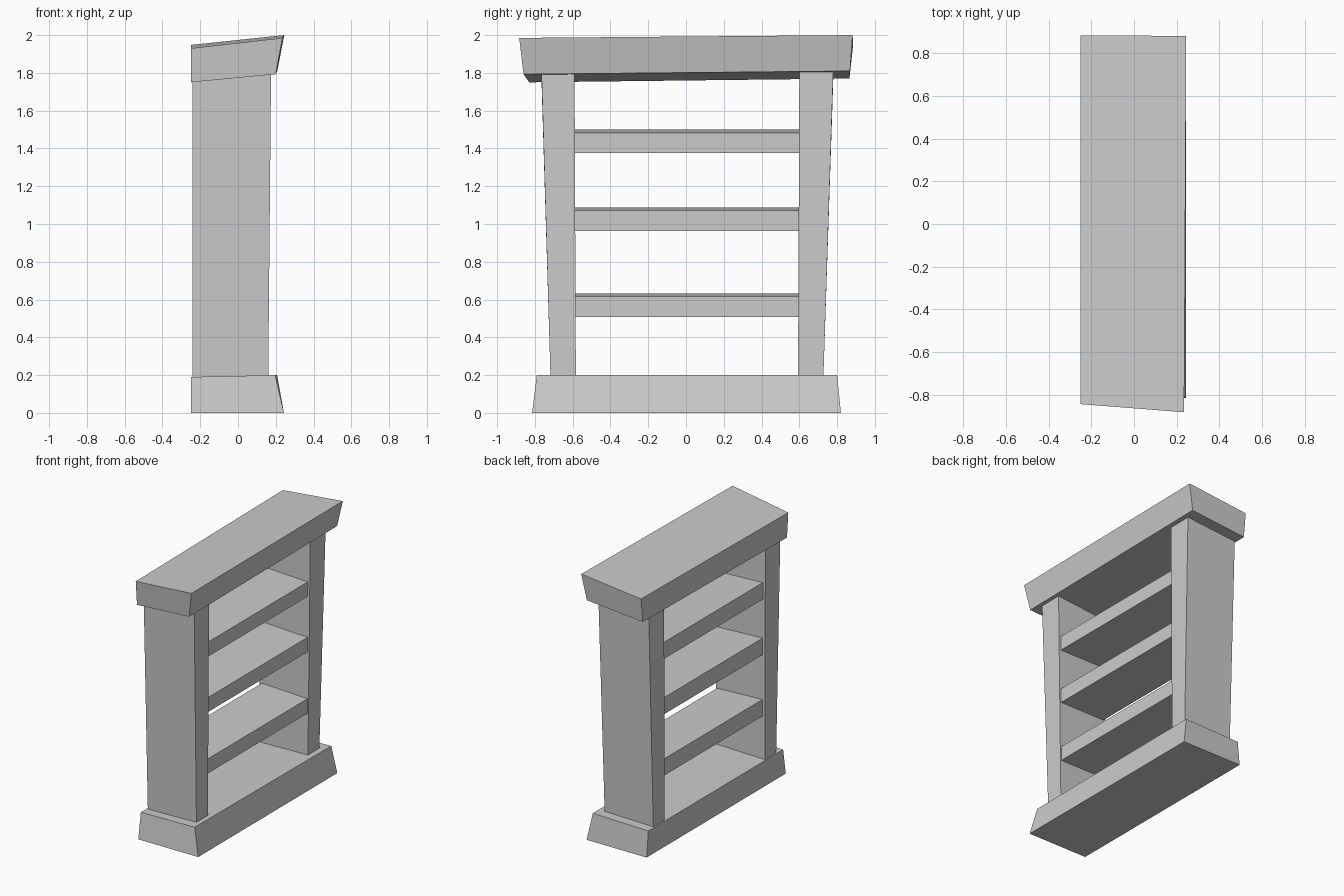
import bpy
import bmesh

# Remove the default object
cube = bpy.data.objects.get("Cube")
if cube:
    bpy.data.objects.remove(cube, do_unlink=True)

# Single flat colour
GREY = (0.6, 0.6, 0.6, 1.0)
grey = bpy.data.materials.new("light_grey")
grey.use_nodes = True
grey.diffuse_color = GREY
shader = next(n for n in grey.node_tree.nodes if n.type == "BSDF_PRINCIPLED")
shader.inputs["Base Color"].default_value = GREY


def block(name, bottom, top):
    """Skewed block: each ring of corners runs back, front, front, back."""
    bm = bmesh.new()
    low = [bm.verts.new(co) for co in bottom]
    high = [bm.verts.new(co) for co in top]
    bm.faces.new(low)
    bm.faces.new(high)
    for i in range(4):
        j = (i + 1) % 4
        bm.faces.new((low[i], low[j], high[j], high[i]))
    bmesh.ops.recalc_face_normals(bm, faces=bm.faces)
    mesh = bpy.data.meshes.new(name)
    bm.to_mesh(mesh)
    bm.free()
    mesh.materials.append(grey)
    obj = bpy.data.objects.new(name, mesh)
    bpy.context.collection.objects.link(obj)
    return obj


def ring(back, front, y0, y1, z_back, z_front):
    """Rectangular ring of corners with its own back and front heights."""
    return [(back, y0, z_back), (front, y0, z_front),
            (front, y1, z_front), (back, y1, z_back)]


# Plinth, wider at the foot
block("base",
      ring(-0.25, 0.243, -0.815, 0.82, 0, 0),
      [(-0.25, -0.785, 0.19), (0.197, -0.79, 0.2),
       (0.207, 0.8, 0.2), (-0.25, 0.8, 0.19)])

# Side posts, flaring outwards towards the top
block("right_post",
      ring(-0.24, 0.16, -0.717, -0.583, 0.18, 0.18),
      ring(-0.24, 0.175, -0.765, -0.59, 1.76, 1.80))
block("left_post",
      ring(-0.24, 0.16, 0.593, 0.727, 0.18, 0.18),
      ring(-0.24, 0.175, 0.60, 0.78, 1.775, 1.815))

# Shelves, their tops falling slightly towards the opening
for label, z in (("lower", 0.507), ("middle", 0.963), ("upper", 1.375)):
    block(label + "_shelf",
          ring(-0.22, 0.155, -0.60, 0.61, z, z),
          ring(-0.22, 0.155, -0.60, 0.61, z + 0.124, z + 0.108))

# Crooked overhanging top slab
block("top_slab",
      [(-0.25, -0.83, 1.75), (0.20, -0.86, 1.793),
       (0.208, 0.868, 1.81), (-0.25, 0.865, 1.77)],
      [(-0.25, -0.845, 1.93), (0.235, -0.883, 1.985),
       (0.245, 0.882, 2.0), (-0.25, 0.885, 1.948)])
